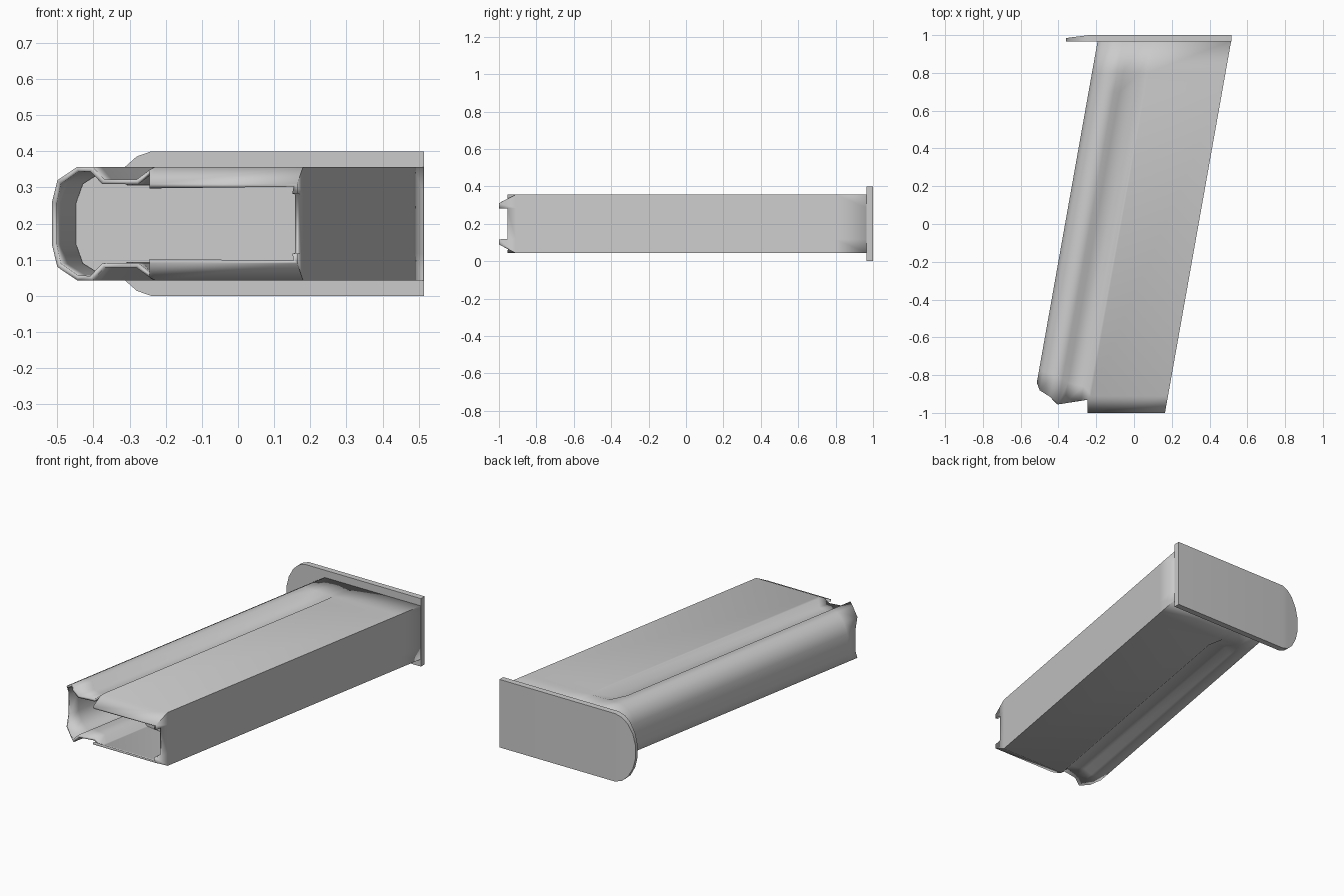
import bpy, bmesh
from math import radians

if "Cube" in bpy.data.objects:
    bpy.data.objects.remove(bpy.data.objects["Cube"])

SLANT, MID = 0.178, 0.2   # sideways lean per unit of y, mid height


def finish(name, bm, angle):
    bmesh.ops.recalc_face_normals(bm, faces=bm.faces)
    me = bpy.data.meshes.new(name)
    bm.to_mesh(me)
    bm.free()
    ob = bpy.data.objects.new(name, me)
    bpy.context.collection.objects.link(ob)
    bpy.ops.object.select_all(action='DESELECT')
    ob.select_set(True)
    bpy.context.view_layer.objects.active = ob
    bpy.ops.object.shade_smooth_by_angle(angle=radians(angle))
    return ob


def slab(name, half, y_front, y_back, slant, angle):
    """Closed slab from a half outline of (x, half height), mirrored about mid height."""
    bm = bmesh.new()
    layers = []
    for fy in (y_front, y_back):
        rows = []
        for x, h in half:
            y = fy(x)
            rows.append([bm.verts.new((x + slant * y, y, MID + s * h)) for s in (1, -1)])
        layers.append(rows)
    n = len(half)
    for rows in layers:
        for a, b in zip(rows, rows[1:]):
            bm.faces.new((a[0], b[0], b[1], a[1]))
    f, b = layers
    for i in range(n - 1):
        for s in (0, 1):
            bm.faces.new((f[i][s], f[i + 1][s], b[i + 1][s], b[i][s]))
    for i in (0, n - 1):
        bm.faces.new((f[i][0], f[i][1], b[i][1], b[i][0]))
    return finish(name, bm, angle)


# Sheet-metal shell: columns of (u, half height at mouth, along body, at rear, mouth y, next y)
columns = [
    (-0.365, 0.060, 0.060, 0.060, -0.840, -0.78),
    (-0.343, 0.120, 0.120, 0.120, -0.880, -0.78),
    (-0.282, 0.157, 0.157, 0.157, -0.915, -0.80),
    (-0.232, 0.157, 0.157, 0.157, -0.955, -0.82),
    (-0.200, 0.122, 0.122, 0.157, -0.950, -0.84),   # groove
    (-0.114, 0.122, 0.122, 0.157, -0.935, -0.86),
    (-0.080, 0.148, 0.154, 0.157, -0.930, -0.89),
    (-0.067, 0.110, 0.157, 0.157, -1.000, -0.91),   # feed lip
    (0.342, 0.110, 0.157, 0.157, -1.000, -0.91),
    (0.342, 0.083, 0.083, 0.083, -1.000, -0.91),    # notch in back wall
    (0.342, 0.081, 0.081, 0.081, -0.955, -0.91),
]
bm = bmesh.new()
grid = []
for sign, cols in ((1, columns), (-1, columns[::-1])):
    for u, h0, h1, h2, y0, y1 in cols:
        stations = ((y0, h0), (y1, h1), (0.70, h1), (0.80, h2), (0.97, h2))
        grid.append([bm.verts.new((u + SLANT * y, y, MID + sign * h)) for y, h in stations])
for i, a in enumerate(grid):
    b = grid[(i + 1) % len(grid)]
    for k in range(4):
        bm.faces.new((a[k], b[k], b[k + 1], a[k + 1]))
shell = finish("shell", bm, 50)
wall = shell.modifiers.new("wall", 'SOLIDIFY')
wall.thickness = 0.014
wall.offset = -1

# Follower plate inside the mouth
inner = [(-0.351, 0.055), (-0.331, 0.110), (-0.279, 0.142), (-0.238, 0.142),
         (-0.205, 0.107), (-0.110, 0.107), (-0.072, 0.141), (0.327, 0.141)]
slab("follower", inner, lambda u: -0.55 - 0.15 * (u + 0.351),
     lambda u: -0.48, SLANT, 40)

# Base plate with a rounded toe that thins towards its tip
plate = [(-0.36, 0.040), (-0.345, 0.100), (-0.315, 0.155), (-0.28, 0.186),
         (-0.24, 0.200), (0.515, 0.200)]
slab("base_plate", plate, lambda x: 0.965,
     lambda x: 1.0 - 0.13 * max(0.0, -0.24 - x), 0.0, 30)
